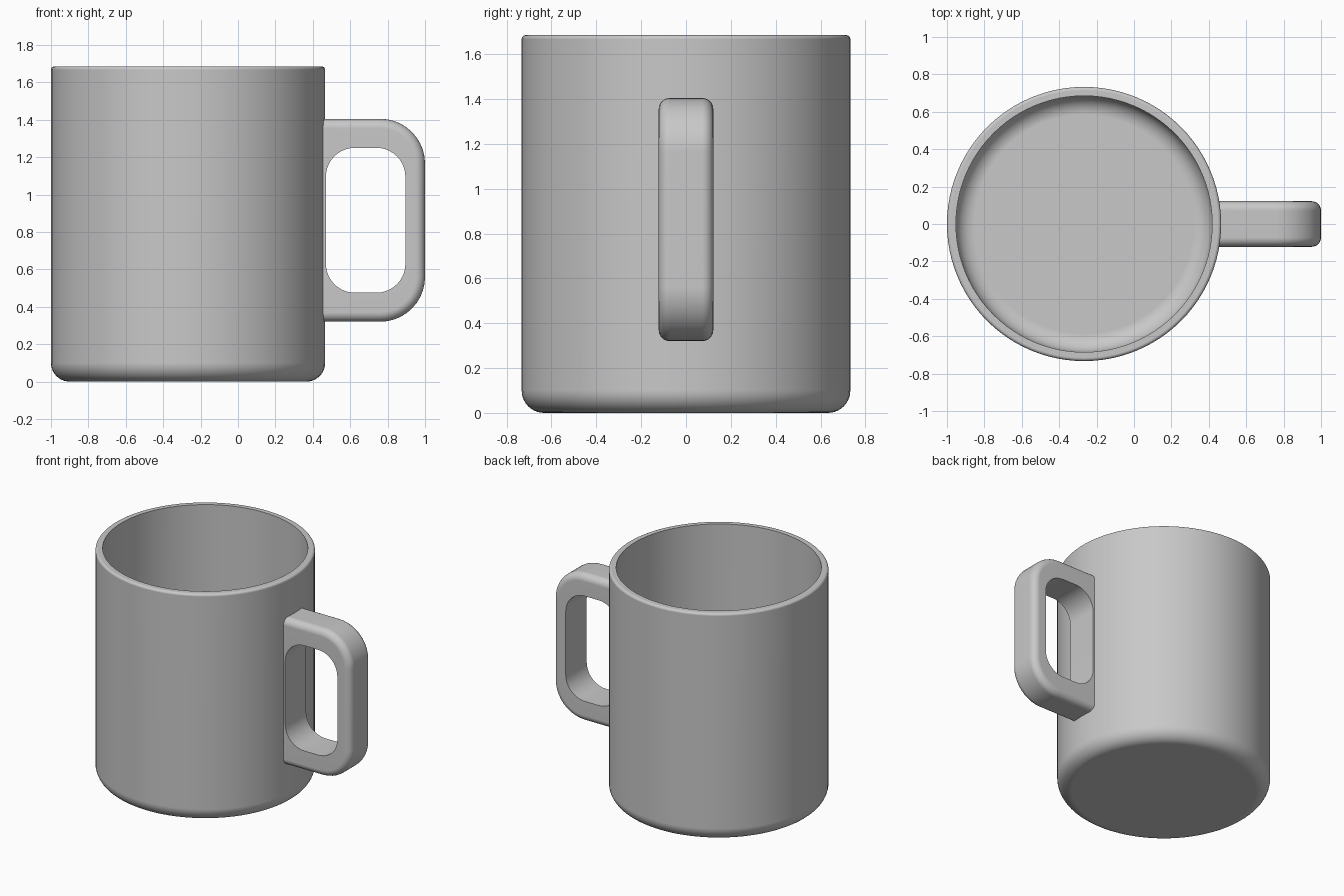
import bpy
import bmesh
from math import cos, sin, pi

cube = bpy.data.objects.get("Cube")
if cube:
    bpy.data.objects.remove(cube, do_unlink=True)

SEGMENTS = 96
CENTRE_X = -0.267
OUTER_R, INNER_R = 0.733, 0.685
HEIGHT, FLOOR = 1.685, 0.05

ceramic = bpy.data.materials.new("grey ceramic")
ceramic.use_nodes = True
colour = (0.58, 0.58, 0.58, 1)
ceramic.diffuse_color = colour
ceramic.node_tree.nodes["Principled BSDF"].inputs["Base Color"].default_value = colour


def arc(cx, cz, r, start, end, steps):
    """Points along an arc, angles in quarter turns."""
    angles = [(start + (end - start) * i / steps) * pi / 2 for i in range(steps + 1)]
    return [(cx + r * cos(a), cz + r * sin(a)) for a in angles]


def finish(bm, name):
    bmesh.ops.remove_doubles(bm, verts=bm.verts, dist=1e-5)
    bmesh.ops.recalc_face_normals(bm, faces=bm.faces)
    mesh = bpy.data.meshes.new(name)
    bm.to_mesh(mesh)
    bm.free()
    mesh.materials.append(ceramic)
    obj = bpy.data.objects.new(name, mesh)
    bpy.context.collection.objects.link(obj)
    bpy.ops.object.select_all(action='DESELECT')
    obj.select_set(True)
    bpy.context.view_layer.objects.active = obj
    bpy.ops.object.shade_smooth_by_angle(angle=pi / 6)
    # Keep the flat faces flat beside the fillets
    weighted = obj.modifiers.new("weighted normals", 'WEIGHTED_NORMAL')
    weighted.keep_sharp = True
    return obj


def skin(bm, rings, closed):
    """Join rings of equal length with quads."""
    loops = [[bm.verts.new(p) for p in ring] for ring in rings]
    pairs = list(zip(loops, loops[1:] + loops[:1])) if closed else list(zip(loops, loops[1:]))
    for a, b in pairs:
        n = len(a)
        for i in range(n):
            j = (i + 1) % n
            bm.faces.new((a[i], a[j], b[j], b[i]))
    return loops


# Cup: outer wall, rim, inner wall and floor as one turned profile
BASE_FILLET, RIM_FILLET = 0.1, 0.018
profile = arc(OUTER_R - BASE_FILLET, BASE_FILLET, BASE_FILLET, -1, 0, 10)
profile += arc(OUTER_R - RIM_FILLET, HEIGHT - RIM_FILLET, RIM_FILLET, 0, 1, 5)
profile += [(INNER_R, HEIGHT)]
profile += arc(INNER_R - BASE_FILLET, FLOOR + BASE_FILLET, BASE_FILLET, 0, -1, 10)
turns = [2 * pi * i / SEGMENTS for i in range(SEGMENTS)]
bm = bmesh.new()
rings = skin(bm, [[(CENTRE_X + r * cos(t), r * sin(t), z) for t in turns]
                  for r, z in profile], closed=False)
bm.faces.new(rings[0])
bm.faces.new(rings[-1])
finish(bm, "cup")


# Handle: rounded loop with a rounded opening and softened outer edges
def rounded_rect(x0, x1, z0, z1, left_r, right_r, steps=10):
    return (arc(x1 - right_r, z1 - right_r, right_r, 0, 1, steps)
            + arc(x0 + left_r, z1 - left_r, left_r, 1, 2, steps)
            + arc(x0 + left_r, z0 + left_r, left_r, 2, 3, steps)
            + arc(x1 - right_r, z0 + right_r, right_r, 3, 4, steps))


HALF_WIDTH, EDGE = 0.122, 0.05
opening = rounded_rect(0.47, 0.895, 0.475, 1.25, 0.155, 0.155)


def outline(inset):
    return rounded_rect(0.44, 1 - inset, 0.32 + inset, 1.405 - inset, 0, 0.24 - inset)


sections = [(opening, -HALF_WIDTH)]
for side, start, end in ((-1, -1, 0), (1, 0, 1)):
    for out, along in arc(0, 0, EDGE, start, end, 6):
        sections.append((outline(EDGE - out), side * (HALF_WIDTH - EDGE) + along))
sections.append((opening, HALF_WIDTH))
bm = bmesh.new()
skin(bm, [[(x, y, z) for x, z in loop] for loop, y in sections], closed=True)
finish(bm, "handle")
